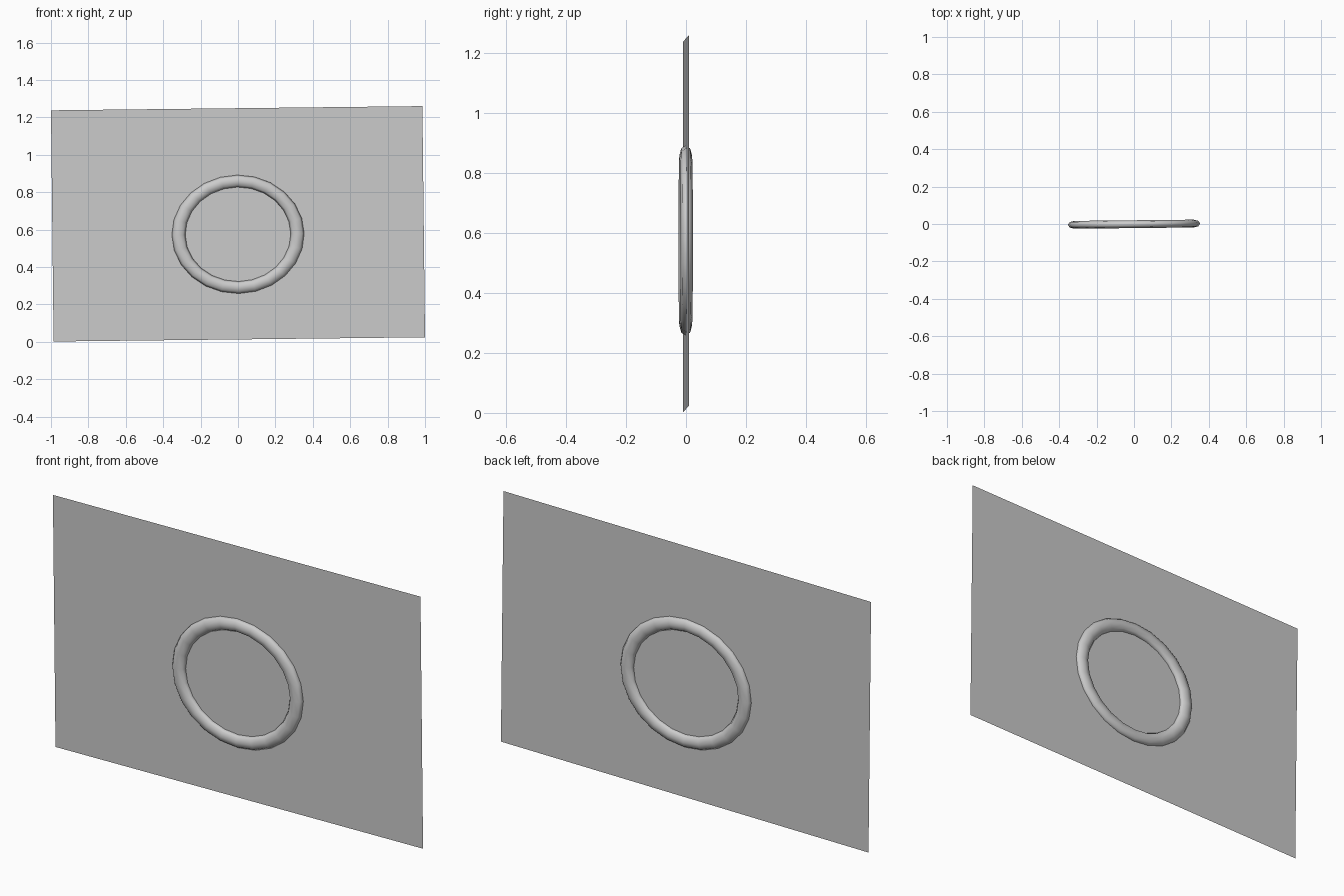
import bpy
from math import radians
from mathutils import Matrix, Vector

if "Cube" in bpy.data.objects:
    bpy.data.objects.remove(bpy.data.objects["Cube"])

# Shared slight tilt of the whole piece (roll about y, yaw about z)
TILT = Matrix.Rotation(radians(0.6), 4, 'Z') @ Matrix.Rotation(radians(-0.65), 4, 'Y')
UPRIGHT = Matrix.Rotation(radians(90), 4, 'X')


def place(name, centre, scale):
    """Name the active primitive, size it, stand it up facing -y."""
    obj = bpy.context.object
    obj.name = name
    size = Matrix.Diagonal(Vector((*scale, 1.0)))
    obj.data.transform(TILT @ UPRIGHT @ size)
    obj.location = centre
    return obj


# Flat rectangular sheet
bpy.ops.mesh.primitive_plane_add(size=1)
place("sheet", (0, 0, 0.631), (1.986, 1.236, 1))

# Slightly squashed ring that runs through the sheet
bpy.ops.mesh.primitive_torus_add(major_segments=24, minor_segments=8,
                                 major_radius=0.318, minor_radius=0.036)
ring = place("ring", (0, -0.001, 0.575), (1, 0.895, 0.58))
for poly in ring.data.polygons:
    poly.use_smooth = True
